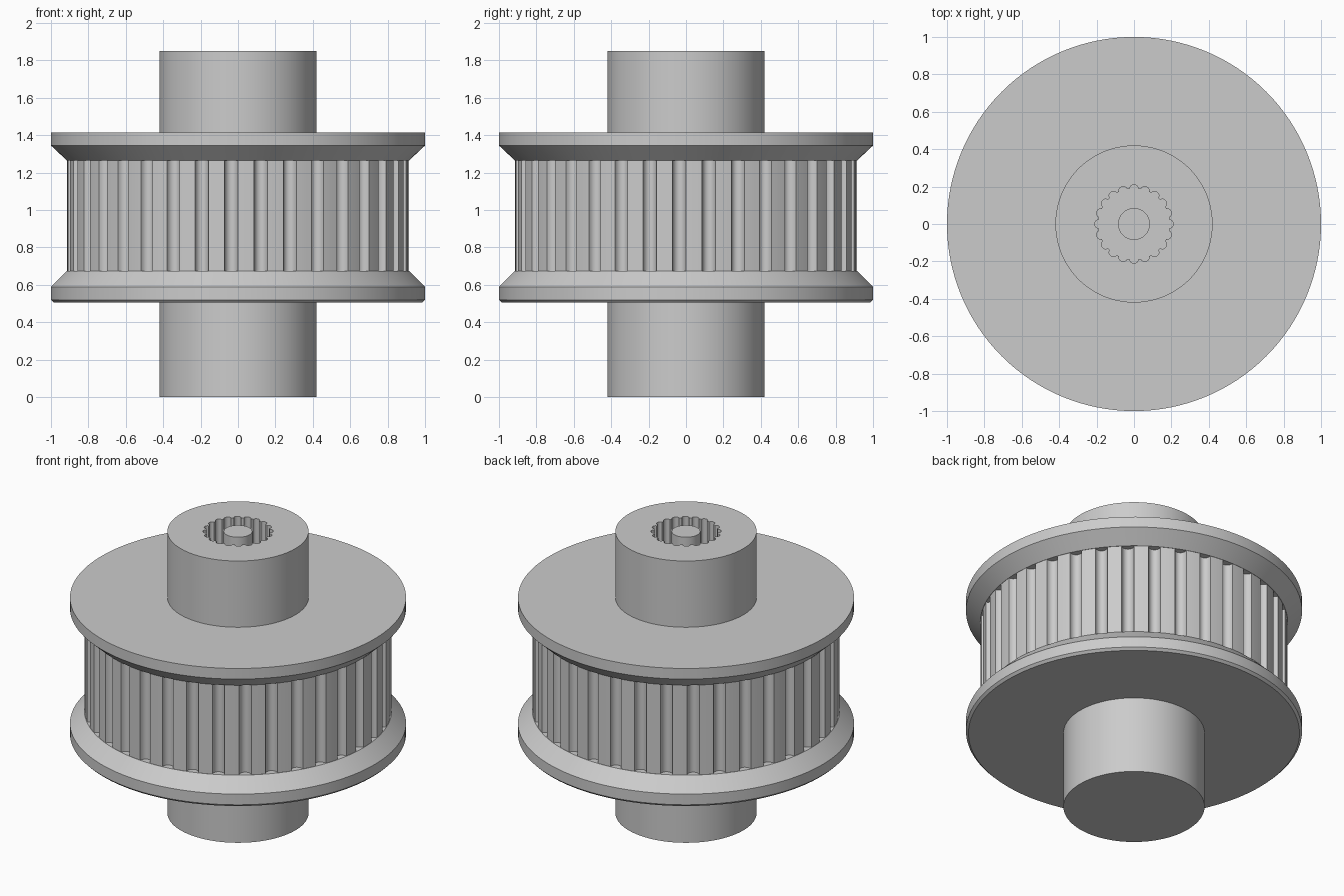
import bpy
import bmesh
from math import pi, sin, cos, sqrt, radians

old = bpy.data.objects.get("Cube")
if old:
    bpy.data.objects.remove(old, do_unlink=True)

steel = bpy.data.materials.new("grey_metal")
steel.use_nodes = True
GREY = (0.6, 0.6, 0.6, 1)
steel.diffuse_color = GREY
steel.node_tree.nodes["Principled BSDF"].inputs["Base Color"].default_value = GREY


def circle(radius, angles):
    return [(a, radius) for a in angles]


def fluted(count, centre, width, radius, depth):
    """Round outline with arc-shaped flutes; negative depth cuts inwards."""
    pitch = 2 * pi / count
    points = []
    for i in range(count):
        mid = centre + i * pitch
        for k in range(9):
            u = -cos(k * pi / 8)
            points.append((mid + u * width / 2, radius + depth * sqrt(max(0, 1 - u * u))))
        for k in (1, 2, 3):
            points.append((mid + width / 2 + (pitch - width) * k / 4, radius))
    return points


def loft(name, rings):
    """Join (outline, height) rings in order and cap both ends."""
    bm = bmesh.new()
    loops = [[bm.verts.new((r * cos(a), r * sin(a), z)) for a, r in outline]
             for outline, z in rings]
    n = len(loops[0])
    for low, high in zip(loops, loops[1:]):
        for i in range(n):
            j = (i + 1) % n
            bm.faces.new((low[i], low[j], high[j], high[i]))
    bm.faces.new(loops[0][::-1])
    bm.faces.new(loops[-1])
    bmesh.ops.recalc_face_normals(bm, faces=bm.faces)
    mesh = bpy.data.meshes.new(name)
    bm.to_mesh(mesh)
    bm.free()
    mesh.materials.append(steel)
    obj = bpy.data.objects.new(name, mesh)
    bpy.context.collection.objects.link(obj)
    bpy.ops.object.select_all(action="DESELECT")
    obj.select_set(True)
    bpy.context.view_layer.objects.active = obj
    bpy.ops.object.shade_smooth_by_angle(angle=radians(30))
    return obj


# Hub shaft with a splined socket and a centre pin
spline = fluted(20, 0, 0.23, 0.19, 0.02)
spline_angles = [a for a, r in spline]
hub = circle(0.42, spline_angles)
pin = circle(0.085, spline_angles)
HUB_TOP, SOCKET_FLOOR = 1.85, 1.4
loft("hub_shaft", [(hub, 0), (hub, HUB_TOP), (spline, HUB_TOP),
                   (spline, SOCKET_FLOOR), (pin, SOCKET_FLOOR), (pin, HUB_TOP)])

# Toothed belt drum
teeth = fluted(36, -pi / 2 - 0.04, 0.08, 0.913, -0.04)
loft("toothed_drum", [(teeth, 0.6), (teeth, 1.34)])

# Belt-guiding flanges
round_angles = [2 * pi * i / 128 for i in range(128)]


def flange(name, profile):
    loft(name, [(circle(r, round_angles), z) for r, z in profile])


flange("lower_flange", [(0.985, 0.505), (1, 0.52), (1, 0.59), (0.915, 0.675)])
flange("upper_flange", [(0.915, 1.265), (1, 1.345), (1, 1.415)])
